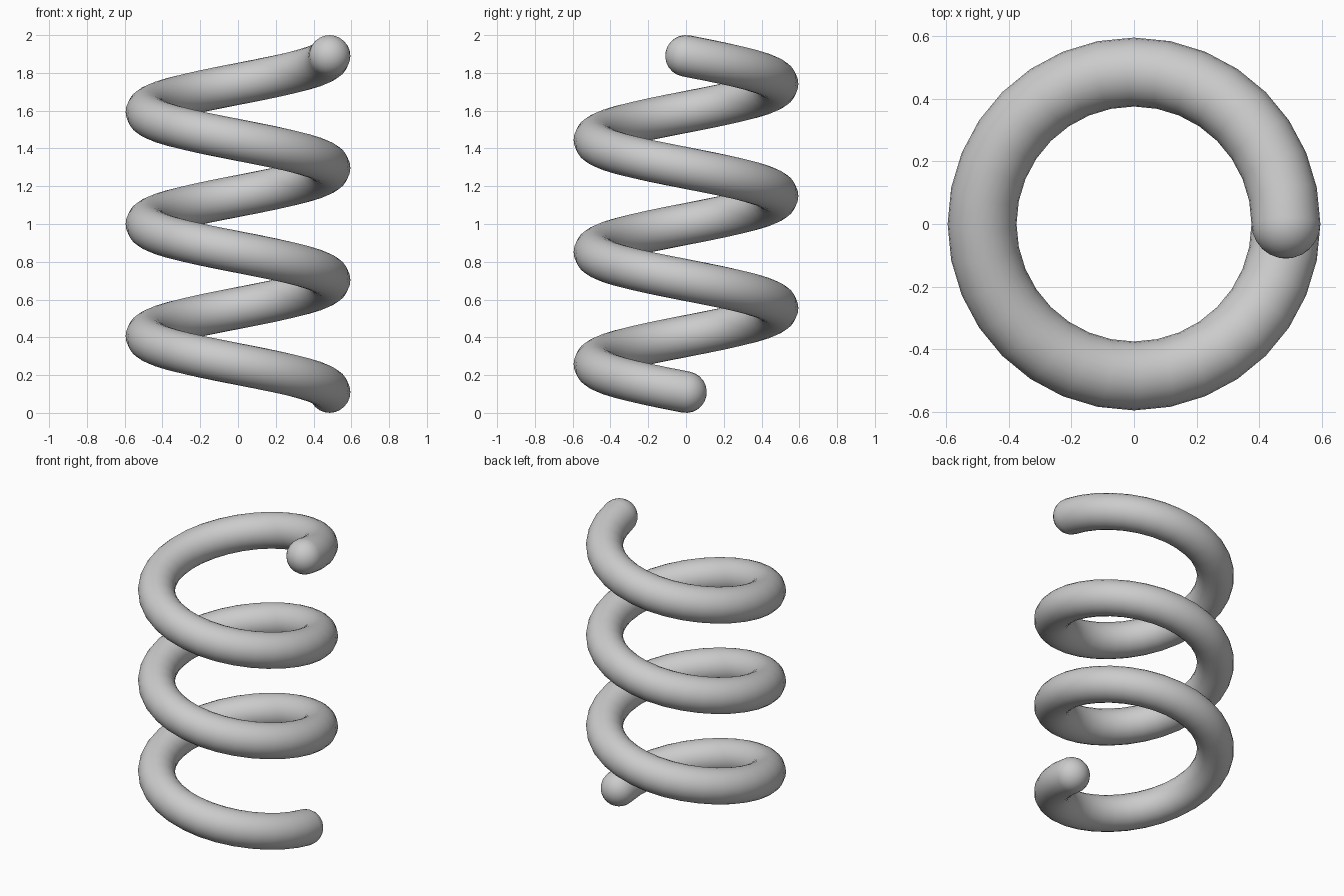
import bpy, bmesh, math
from mathutils import Vector

cube = bpy.data.objects.get("Cube")
if cube:
    bpy.data.objects.remove(cube, do_unlink=True)

COIL_RADIUS, WIRE_RADIUS = 0.485, 0.11
BOTTOM, TOP = 0.11, 1.89
TURNS, STEPS, SIDES, CAP_RINGS = 3, 32, 24, 6
SLOPE = (TOP - BOTTOM) / (TURNS * math.tau)


def helix(angle):
    """Centre, tangent and outward direction of the coil, winding clockwise as it climbs."""
    outward = Vector((math.cos(angle), -math.sin(angle), 0))
    tangent = Vector((-COIL_RADIUS * math.sin(angle), -COIL_RADIUS * math.cos(angle), SLOPE))
    centre = outward * COIL_RADIUS + Vector((0, 0, BOTTOM + SLOPE * angle))
    return centre, tangent.normalized(), outward


bm = bmesh.new()


def ring(angle, shift=0.0, radius=WIRE_RADIUS):
    centre, tangent, outward = helix(angle)
    up = tangent.cross(outward)
    centre = centre + tangent * shift
    turns = [math.tau * i / SIDES for i in range(SIDES)]
    return [bm.verts.new(centre + radius * (outward * math.cos(a) + up * math.sin(a)))
            for a in turns]


# Wire with a rounded cap at each end
last = TURNS * math.tau
cap = [math.pi / 2 * i / CAP_RINGS for i in range(1, CAP_RINGS)]
rings = [ring(0, -WIRE_RADIUS * math.sin(a), WIRE_RADIUS * math.cos(a)) for a in reversed(cap)]
rings += [ring(math.tau * i / STEPS) for i in range(TURNS * STEPS + 1)]
rings += [ring(last, WIRE_RADIUS * math.sin(a), WIRE_RADIUS * math.cos(a)) for a in cap]

for a, b in zip(rings, rings[1:]):
    for i in range(SIDES):
        j = (i + 1) % SIDES
        bm.faces.new((a[i], a[j], b[j], b[i]))

# Cap tips
for loop, angle, side in ((rings[0], 0, -1), (rings[-1], last, 1)):
    centre, tangent, _ = helix(angle)
    tip = bm.verts.new(centre + tangent * WIRE_RADIUS * side)
    for i in range(SIDES):
        bm.faces.new((loop[i], loop[(i + 1) % SIDES], tip))

bmesh.ops.recalc_face_normals(bm, faces=bm.faces[:])
for face in bm.faces:
    face.smooth = True
mesh = bpy.data.meshes.new("coil_spring")
bm.to_mesh(mesh)
bm.free()

# Plain grey metal
grey = bpy.data.materials.new("light_grey")
grey.use_nodes = True
colour = (0.6, 0.6, 0.6, 1)
grey.diffuse_color = colour
grey.node_tree.nodes["Principled BSDF"].inputs["Base Color"].default_value = colour
mesh.materials.append(grey)

spring = bpy.data.objects.new("coil_spring", mesh)
bpy.context.collection.objects.link(spring)
